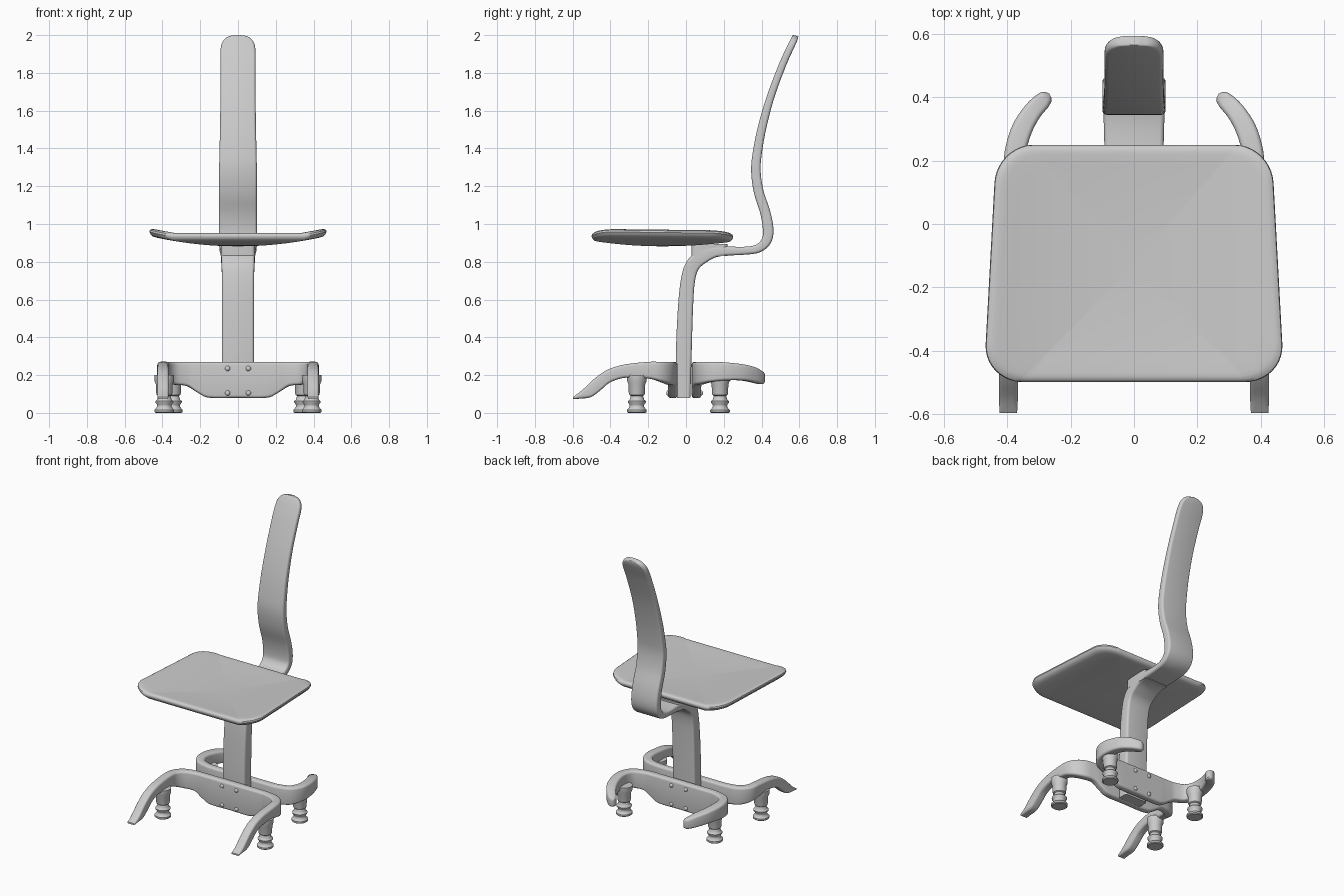
import bpy, bmesh, math
from mathutils import Vector

cube = bpy.data.objects.get("Cube")
if cube:
    bpy.data.objects.remove(cube)

grey = bpy.data.materials.new("light grey")
grey.use_nodes = True
grey.diffuse_color = (0.6, 0.6, 0.6, 1)
grey.node_tree.nodes["Principled BSDF"].inputs["Base Color"].default_value = (0.6, 0.6, 0.6, 1)


def loft(name, rings):
    """Skin a list of equal-sized point rings and cap both ends."""
    bm = bmesh.new()
    rows = [[bm.verts.new(p) for p in ring] for ring in rings]
    n = len(rows[0])
    for a, b in zip(rows, rows[1:]):
        for i in range(n):
            j = (i + 1) % n
            bm.faces.new((a[i], a[j], b[j], b[i]))
    bm.faces.new(rows[0])
    bm.faces.new(rows[-1])
    bmesh.ops.recalc_face_normals(bm, faces=bm.faces)
    mesh = bpy.data.meshes.new(name)
    bm.to_mesh(mesh)
    bm.free()
    obj = bpy.data.objects.new(name, mesh)
    bpy.context.collection.objects.link(obj)
    mesh.materials.append(grey)
    bpy.ops.object.select_all(action='DESELECT')
    obj.select_set(True)
    bpy.context.view_layer.objects.active = obj
    bpy.ops.object.shade_smooth_by_angle(angle=math.radians(40))
    return obj


def spline(keys, steps=5):
    """Smooth rows of numbers with a Catmull-Rom curve."""
    out = []
    for i in range(len(keys) - 1):
        quad = (keys[max(i - 1, 0)], keys[i], keys[i + 1], keys[min(i + 2, len(keys) - 1)])
        for s in range(steps):
            t = s / steps
            out.append([b + t / 2 * (c - a + t * (2 * a - 5 * b + 4 * c - d + t * (3 * (b - c) + d - a)))
                        for a, b, c, d in zip(*quad)])
    return out + [list(keys[-1])]


def rounded(hw, hh, radius, segs=4):
    """Outline of a rounded rectangle."""
    r = min(radius, hw * 0.95, hh * 0.95)
    pts = []
    for q, (sx, sy) in enumerate(((1, 1), (-1, 1), (-1, -1), (1, -1))):
        for k in range(segs + 1):
            a = (q + k / segs) * math.pi / 2
            pts.append((sx * (hw - r) + r * math.cos(a), sy * (hh - r) + r * math.sin(a)))
    return pts


def tangents(points):
    last = len(points) - 1
    return [(points[min(i + 1, last)] - points[max(i - 1, 0)]).normalized() for i in range(last + 1)]


# Post and backrest: one bent board (y, z, thickness, half width)
board = spline([
    (-.012, .08, .07, .085), (-.012, .3, .083, .085), (-.003, .55, .08, .085),
    (.01, .7, .075, .085), (.035, .78, .075, .087), (.09, .83, .075, .09),
    (.17, .855, .055, .092), (.3, .858, .042, .095), (.38, .87, .045, .098),
    (.425, .91, .052, .1), (.435, .97, .056, .1), (.42, 1.06, .054, .1),
    (.385, 1.17, .052, .1), (.37, 1.28, .05, .1), (.378, 1.38, .048, .098),
    (.405, 1.52, .045, .095), (.45, 1.68, .04, .093), (.51, 1.84, .038, .093),
    (.548, 1.925, .037, .092), (.567, 1.965, .036, .08), (.577, 1.988, .033, .055),
    (.58, 1.997, .03, .02)])
centres = [Vector((0, k[0], k[1])) for k in board]
rings = []
for c, t, k in zip(centres, tangents(centres), board):
    normal = t.cross(Vector((1, 0, 0)))
    rings.append([c + Vector((u, 0, 0)) + normal * v for u, v in rounded(k[3], k[2] / 2, .014)])
loft("post_and_backrest", rings)

# Mounting pad between post and seat
loft("seat_mount", [[(x, y + .125, z) for x, y in rounded(.09, .095, .02)] for z in (.83, .893)])


# Seat: rounded trapezoid panel, curved up toward the sides
def seat_ring(scale, z):
    ring = []
    for u, v in rounded(.455, .375, .12, 10):
        x, y = u * scale * (1 - .045 * v / .375), v * scale
        ring.append((x, y - .125, z + .052 * (abs(x) / .46) ** 2))
    return ring


tops = [i / 12 for i in range(1, 12)]
seat = [seat_ring(s, .882) for s in [.01] + tops]
seat += [seat_ring(s, z) for s, z in ((.96, .884), (.985, .892), (1, .904), (.995, .914), (.975, .921), (.95, .924))]
seat += [seat_ring(s, .925) for s in reversed([.01] + tops)]
loft("seat", seat)


# Base frames: upright bent boards (x, y, bottom z, top z, thickness)
def base_frame(name, half):
    mirrored = [(-k[0],) + k[1:] for k in reversed(half[1:])]
    path = spline(mirrored + half)
    mids = [Vector((k[0], k[1], 0)) for k in path]
    rings = []
    for c, t, k in zip(mids, tangents(mids), path):
        normal = t.cross(Vector((0, 0, 1)))
        mid, hh = (k[2] + k[3]) / 2, (k[3] - k[2]) / 2
        rings.append([c + normal * v + Vector((0, 0, mid + u))
                      for u, v in rounded(hh, k[4] / 2, .015)])
    loft(name, rings)


base_frame("front_base_frame", [
    (0, -.07, .08, .27, .05), (.15, -.07, .08, .27, .05), (.21, -.07, .105, .27, .05),
    (.27, -.073, .142, .27, .05), (.34, -.09, .15, .27, .055), (.385, -.135, .165, .27, .06),
    (.397, -.2, .182, .27, .06), (.397, -.32, .186, .257, .06), (.397, -.4, .162, .235, .06),
    (.397, -.45, .122, .208, .06), (.397, -.5, .085, .168, .06), (.397, -.55, .076, .12, .06),
    (.397, -.598, .074, .084, .055)])
base_frame("rear_base_frame", [
    (0, .055, .08, .27, .05), (.15, .055, .08, .27, .05), (.21, .055, .105, .27, .05),
    (.27, .06, .142, .27, .05), (.34, .085, .152, .27, .055), (.375, .14, .165, .27, .062),
    (.378, .21, .172, .267, .066), (.358, .29, .172, .258, .066), (.325, .35, .162, .244, .06),
    (.29, .388, .153, .224, .054), (.273, .4, .153, .215, .04), (.264, .405, .16, .205, .015)])


# Levelling feet: turned profile (radius, z)
def turned(name, x, y, profile, sides=24):
    loft(name, [[(x + r * math.cos(a), y + r * math.sin(a), z)
                 for a in (i * math.tau / sides for i in range(sides))] for r, z in profile])


foot = [(.046, 0), (.052, .005), (.052, .016), (.044, .024), (.038, .034), (.039, .045),
        (.047, .054), (.048, .062), (.038, .07), (.036, .08), (.032, .09), (.04, .095),
        (.043, .105), (.044, .15), (.052, .17), (.052, .2)]
for side, sx in (("left", 1), ("right", -1)):
    turned("front_foot_" + side, sx * .39, -.26, foot)
    turned("rear_foot_" + side, sx * .345, .18, foot)

    # Bolt heads on both base frames
    for z in (.105, .235):
        for place, y, out in (("front", -.094, -1), ("rear", .079, 1)):
            loft(f"{place}_bolt_{side}_{'low' if z < .2 else 'high'}",
                 [[(sx * .055 + r * math.cos(a), y + out * d, z + r * math.sin(a))
                   for a in (i * math.tau / 12 for i in range(12))]
                  for r, d in ((.014, 0), (.012, .006), (.006, .01))])
